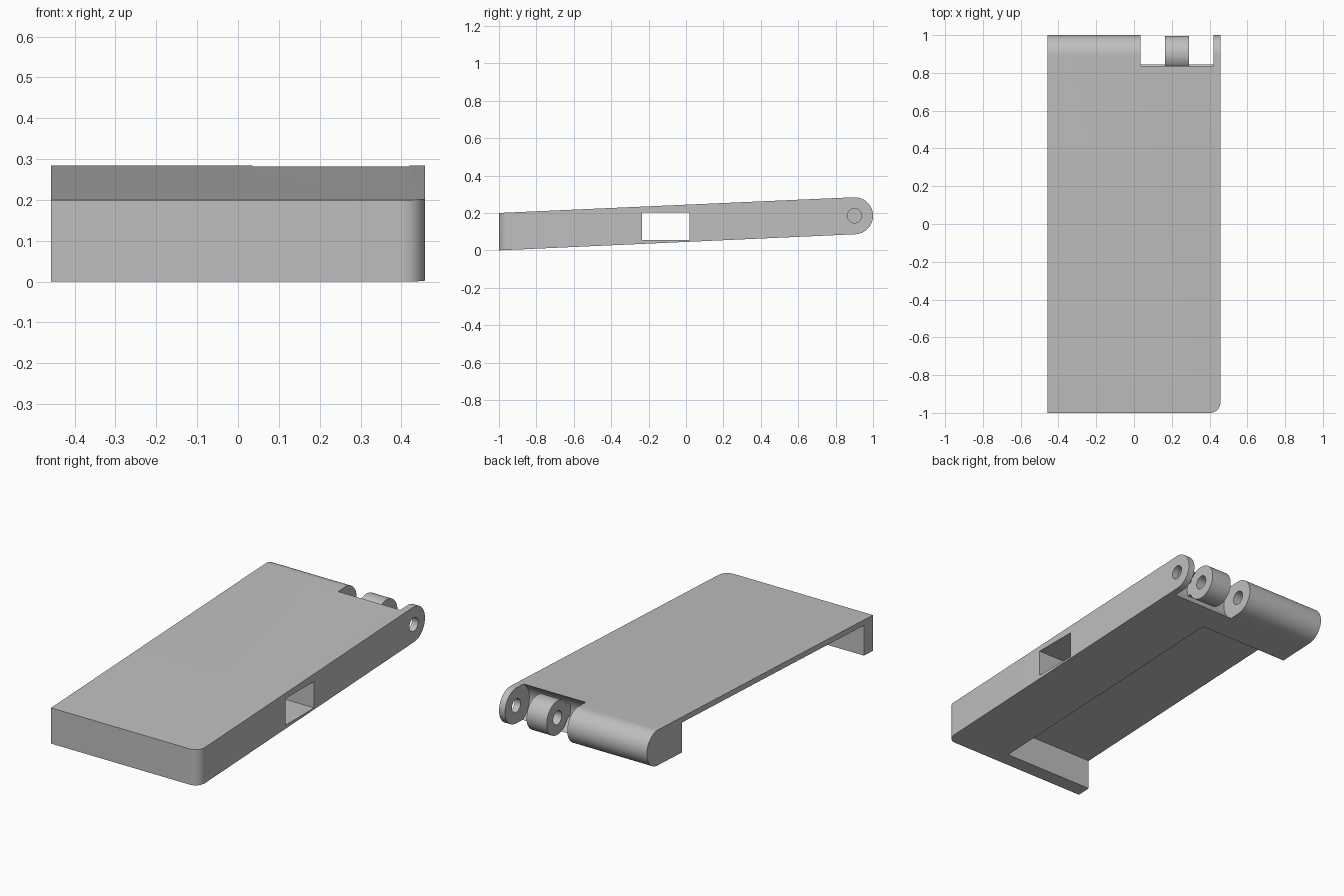
import bpy, bmesh, math

cube = bpy.data.objects.get("Cube")
if cube:
    bpy.data.objects.remove(cube, do_unlink=True)

grey = bpy.data.materials.new("plain grey")
grey.use_nodes = True
colour = (0.52, 0.52, 0.52, 1)
grey.diffuse_color = colour
grey.node_tree.nodes["Principled BSDF"].inputs["Base Color"].default_value = colour

HALF = 0.4575            # half the width
AXIS = (0.901, 0.185)    # hinge axis in y, z
BARREL = 0.099           # hinge barrel radius
SLOPE = 0.0443           # rise of the top and bottom faces


def arc(radius, start, end, steps):
    angles = [start + (end - start) * i / steps for i in range(steps + 1)]
    return [(AXIS[0] + radius * math.cos(a), AXIS[1] + radius * math.sin(a)) for a in angles]


def circle(radius, steps=64):
    return arc(radius, 0, math.tau, steps)[:-1]


def prism(name, profile, x0, x1, corner=0):
    """Extrude a y-z profile along x, optionally rounding the front left corner."""
    bm = bmesh.new()
    face = bm.faces.new([bm.verts.new((x0, y, z)) for y, z in profile])
    side = bmesh.ops.extrude_face_region(bm, geom=[face])["geom"]
    for v in side:
        if isinstance(v, bmesh.types.BMVert):
            v.co.x = x1
    if corner:
        edges = [e for e in bm.edges
                 if all(v.co.x > x1 - 0.01 and v.co.y < -0.99 for v in e.verts)]
        bmesh.ops.bevel(bm, geom=edges, offset=corner, segments=12,
                        profile=0.5, affect='EDGES')
    bmesh.ops.recalc_face_normals(bm, faces=bm.faces)
    mesh = bpy.data.meshes.new(name)
    bm.to_mesh(mesh)
    bm.free()
    mesh.materials.append(grey)
    obj = bpy.data.objects.new(name, mesh)
    bpy.context.collection.objects.link(obj)
    return obj


def combine(target, other, operation):
    """Apply a boolean and discard the helper."""
    other.hide_render = True
    mod = target.modifiers.new("cut", 'BOOLEAN')
    mod.operation, mod.object, mod.solver = operation, other, 'EXACT'
    bpy.context.view_layer.objects.active = target
    bpy.ops.object.modifier_apply(modifier=mod.name)
    bpy.data.objects.remove(other, do_unlink=True)


def top(y):
    return 0.2 + SLOPE * (y + 1)


# Sloping body with a rounded hinge barrel along its back edge
tilt = math.atan(SLOPE)
outline = [(-1, 0.2), (-1, 0)] + arc(BARREL, tilt - math.pi / 2, tilt + math.pi / 2, 32)
body = prism("body", outline, -HALF, HALF, corner=0.055)

# Pocket open underneath and on the right side, leaving a thin top plate
front, back, plate = -0.92, 0.69, 0.031
combine(body, prism("pocket_cutter", [(front, -0.1), (back, -0.1), (back, top(back) - plate),
                                      (front, top(front) - plate)], -0.6, 0.10), 'DIFFERENCE')

# Rectangular window from the left side into the pocket
combine(body, prism("window_cutter", [(-0.235, 0.055), (0.02, 0.055),
                                      (0.02, 0.203), (-0.235, 0.203)], 0.05, 0.6), 'DIFFERENCE')

# Hinge slot with a rounded clearance
combine(body, prism("slot_cutter", circle(0.116), 0.035, 0.42), 'DIFFERENCE')

# Middle knuckle joined to the body by a short web
knuckle = prism("knuckle", circle(0.095), 0.165, 0.29)
web = prism("web", [(0.77, 0.15), (0.85, 0.15), (0.85, 0.22), (0.77, 0.22)], 0.165, 0.29)
combine(knuckle, web, 'UNION')
combine(body, knuckle, 'UNION')

# Pin hole through the lug and knuckle, ending blind in the barrel
combine(body, prism("pin_cutter", circle(0.038, 40), -0.08, 0.6), 'DIFFERENCE')

bpy.ops.object.select_all(action='DESELECT')
body.select_set(True)
bpy.context.view_layer.objects.active = body
bpy.ops.object.shade_smooth_by_angle(angle=math.radians(30))
